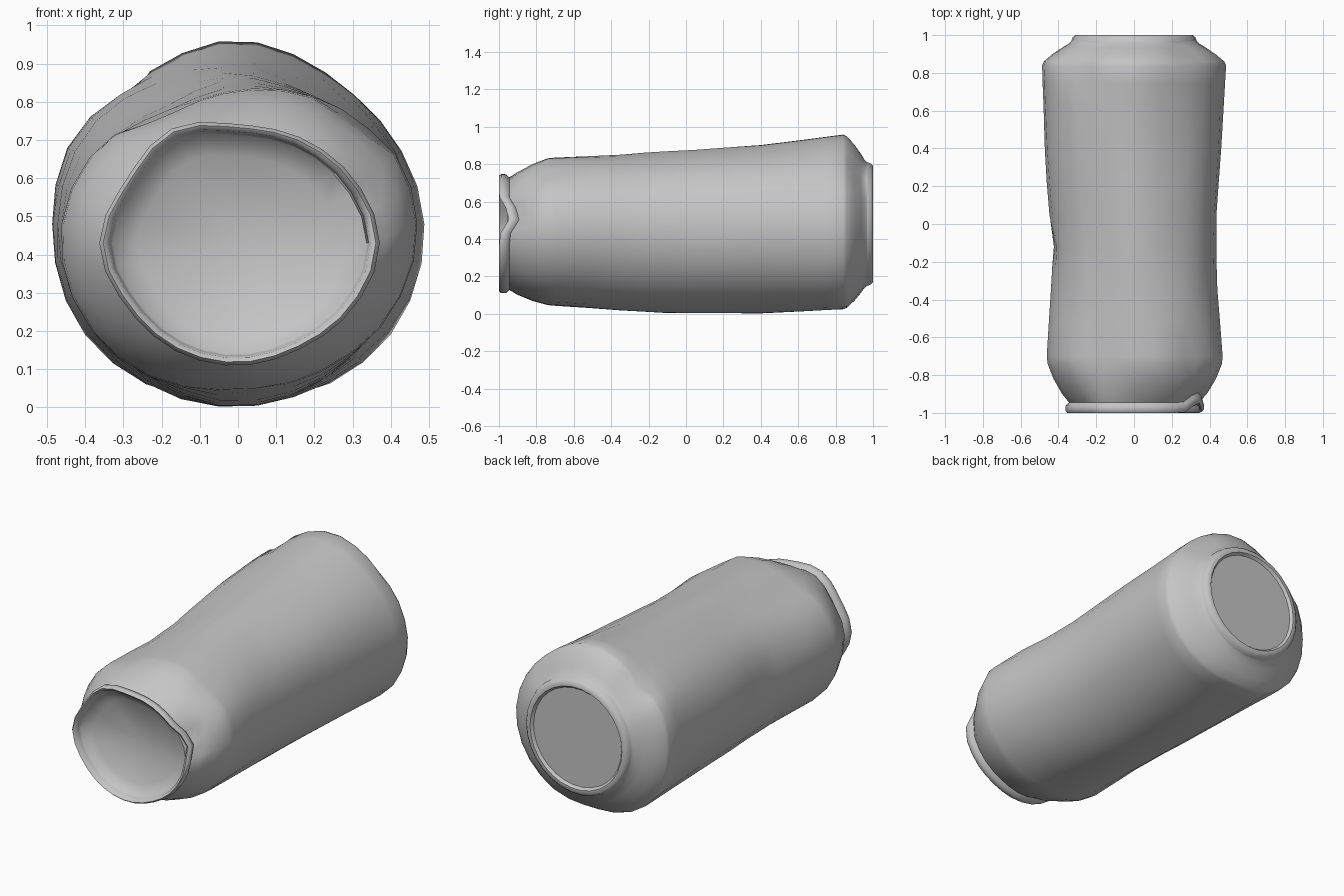
import bpy, bmesh, math, random

if "Cube" in bpy.data.objects:
    bpy.data.objects.remove(bpy.data.objects["Cube"])

random.seed(4)
N = 30          # sides around the can
CZ = 0.48       # height of the can's axis
FZ = 0.43       # height of the front rim's centre

metal = bpy.data.materials.new("dull grey metal")
metal.diffuse_color = (0.56, 0.56, 0.565, 1)
metal.use_nodes = True
metal.node_tree.nodes["Principled BSDF"].inputs["Base Color"].default_value = metal.diffuse_color

# Local dents in the wall: angle, y, angular width, y width, depth
DENTS = [
    (133, 0.86, 8, 0.10, 0.052),
    (46, 0.91, 11, 0.05, 0.035),
    (128, -0.68, 9, 0.12, 0.022),
    (41, -0.72, 10, 0.10, 0.035),
    (182, -0.12, 14, 0.09, 0.02),
    (118, 0.15, 12, 0.30, 0.012),
]


def angle_gap(i, deg):
    return (i * 360 / N - deg + 180) % 360 - 180


def section(radii, cz=CZ):
    """Closed outline (x, z) from 12 radii at 30 degree steps, starting at +x."""
    pts = []
    for i in range(N):
        t = i * 12 / N
        k = int(t)
        f = t - k
        p0, p1, p2, p3 = (radii[(k + j) % 12] for j in (-1, 0, 1, 2))
        r = p1 + 0.5 * f * (p2 - p0 + f * (2*p0 - 5*p1 + 4*p2 - p3 + f * (3*(p1 - p2) + p3 - p0)))
        a = math.tau * i / N
        pts.append((r * math.cos(a), cz + r * math.sin(a)))
    return pts


def scaled(outline, s, cz):
    return [(x * s, cz + (z - cz) * s) for x, z in outline]


def mix(a, b, t):
    return [(p[0] + (q[0] - p[0]) * t, p[1] + (q[1] - p[1]) * t) for p, q in zip(a, b)]


def circle(r):
    return section([r] * 12)


def dented_y(y, i):
    """Front rim is knocked back on its right side."""
    w = min(1, max(0, (-0.84 - y) / 0.08))
    return y + w * 0.06 * math.exp(-(angle_gap(i, 16) / 11) ** 2)


def loft(name, rings, start=None, end=None, crush=False, flat=0):
    """Skin (y, outline) rings from front to back; the first `flat` rings keep their y."""
    bm = bmesh.new()
    loops = []
    for n, (y, outline) in enumerate(rings):
        loop = []
        for i, (x, z) in enumerate(outline):
            s = 1
            if crush and 0 < n < len(rings) - 1:
                s -= random.random() * 0.004
                for a, dy, wa, wy, depth in DENTS:
                    s -= depth / 0.46 * math.exp(-(angle_gap(i, a) / wa) ** 2 - ((y - dy) / wy) ** 2)
            vy = y if n < flat else dented_y(y, i)
            loop.append(bm.verts.new((x * s, vy, CZ + (z - CZ) * s)))
        loops.append(loop)
    for a, b in zip(loops, loops[1:]):
        for i in range(N):
            j = (i + 1) % N
            bm.faces.new((a[i], b[i], b[j], a[j]))
    if start:
        c = bm.verts.new(start)
        for i in range(N):
            bm.faces.new((c, loops[0][i], loops[0][(i + 1) % N]))
    if end:
        c = bm.verts.new(end)
        for i in range(N):
            bm.faces.new((loops[-1][i], c, loops[-1][(i + 1) % N]))
    me = bpy.data.meshes.new(name)
    bm.to_mesh(me)
    bm.free()
    me.materials.append(metal)
    ob = bpy.data.objects.new(name, me)
    bpy.context.collection.objects.link(ob)
    bpy.ops.object.select_all(action='DESELECT')
    ob.select_set(True)
    bpy.context.view_layer.objects.active = ob
    bpy.ops.object.shade_smooth_by_angle(angle=math.radians(50))
    return ob


# Crushed cross-sections, back to front
back = section([.488, .467, .46, .482, .467, .490, .488, .495, .485, .457, .482, .495])
upper = section([.463, .45, .42, .425, .432, .465, .474, .475, .482, .48, .475, .47])
waist = section([.437, .43, .40, .40, .395, .43, .45, .468, .475, .48, .466, .455])
dent = section([.437, .42, .39, .39, .37, .41, .436, .458, .47, .478, .464, .45])
lower = section([.442, .42, .39, .37, .355, .40, .44, .455, .465, .465, .46, .45])
front = section([.47, .445, .387, .352, .345, .415, .462, .475, .462, .437, .445, .465])
rim = section([.37, .345, .32, .31, .345, .335, .362, .335, .325, .32, .32, .345], FZ)
neck = scaled(rim, 0.95, FZ)
bottom = circle(0.333)

# Can body with shoulders at both ends
loft("can_body", [
    (-0.945, neck),
    (-0.90, mix(front, neck, 0.68)),
    (-0.82, mix(front, neck, 0.30)),
    (-0.74, mix(front, neck, 0.03)),
    (-0.70, front),
    (-0.52, mix(front, lower, 0.5)),
    (-0.35, lower),
    (-0.22, mix(lower, dent, 0.6)),
    (-0.12, dent),
    (0.05, waist),
    (0.22, mix(waist, upper, 0.5)),
    (0.40, upper),
    (0.63, mix(upper, back, 0.5)),
    (0.75, mix(upper, back, 0.8)),
    (0.84, back),
    (0.86, mix(back, bottom, 0.06)),
    (0.90, mix(back, bottom, 0.36)),
    (0.935, mix(back, bottom, 0.70)),
    (0.955, mix(back, bottom, 0.92)),
    (0.968, bottom),
], crush=True)

# Front rim bead and the shallow dished lid inside it
dish = [(-0.885 - 0.07 * s * s, scaled(rim, 0.91 * s, FZ)) for s in (0.2, 0.4, 0.6, 0.8, 1.0)]
loft("front_rim_and_lid", dish + [
    (-0.97, scaled(rim, 0.925, FZ)),
    (-0.993, scaled(rim, 0.94, FZ)),
    (-1.0, scaled(rim, 0.975, FZ)),
    (-0.988, scaled(rim, 1.003, FZ)),
    (-0.962, rim),
    (-0.945, neck),
], start=(0, -0.885, FZ), flat=len(dish))

# Back foot ring and flat base
loft("back_base", [
    (0.968, bottom),
    (0.988, circle(0.325)),
    (1.0, circle(0.312)),
    (1.0, circle(0.292)),
    (0.985, circle(0.28)),
], end=(0, 0.985, CZ))
